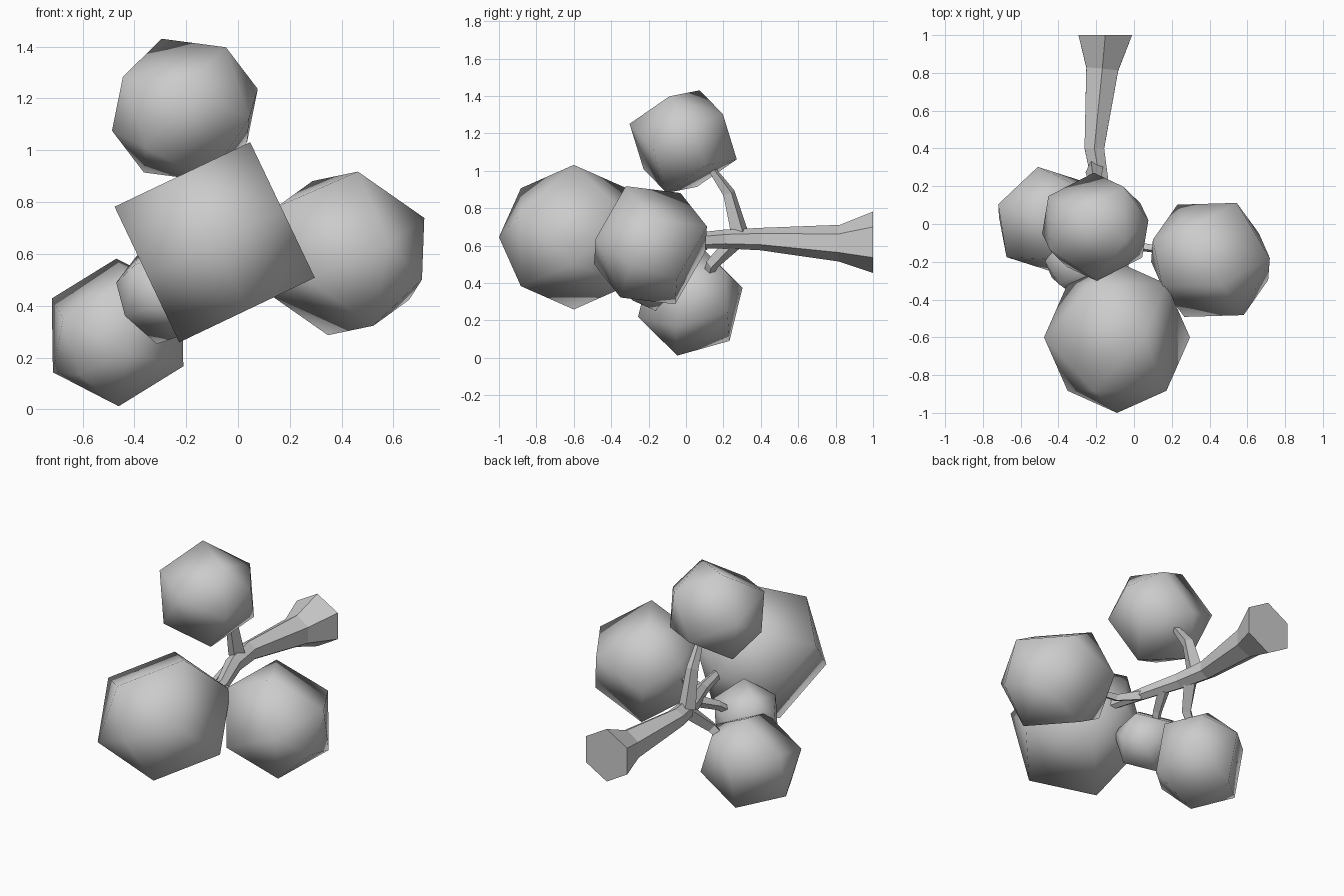
import bpy, bmesh
from math import cos, sin, tau
from mathutils import Vector

if "Cube" in bpy.data.objects:
    bpy.data.objects.remove(bpy.data.objects["Cube"])


def finish(bm, name, smooth):
    bmesh.ops.recalc_face_normals(bm, faces=bm.faces)
    for f in bm.faces:
        f.smooth = smooth
    me = bpy.data.meshes.new(name)
    bm.to_mesh(me)
    bm.free()
    ob = bpy.data.objects.new(name, me)
    bpy.context.collection.objects.link(ob)
    return ob


def foliage(name, centre, radius, pole, side):
    """Low-poly ball: three offset rings of four points plus two poles."""
    c = Vector(centre)
    p = Vector(pole).normalized()
    e1 = Vector(side)
    e1 = (e1 - p * e1.dot(p)).normalized()
    e2 = p.cross(e1)
    pts = [p * 0.976, p * -0.976, e1, -e1, e2, -e2]
    for i in (-1, 1):
        for j in (-1, 1):
            for k in (-1, 1):
                pts.append(p * 0.69 * i + (e1 * j + e2 * k) * 0.5)
    bm = bmesh.new()
    for v in pts:
        bm.verts.new(c + v * radius)
    bmesh.ops.convex_hull(bm, input=bm.verts[:])
    return finish(bm, name, True)


def limb(name, path, sides, start=None):
    """Tapered tube through (x, y, z, radius) points."""
    bm = bmesh.new()
    pts = [Vector(q[:3]) for q in path]
    rings = []
    for i, q in enumerate(path):
        t = (pts[min(i + 1, len(pts) - 1)] - pts[max(i - 1, 0)]).normalized()
        if i == 0 and start:
            t = Vector(start)
        ref = Vector((0, 0, 1)) if abs(t.z) < 0.8 else Vector((1, 0, 0))
        if sides == 4:
            ref = Vector((0.9, 0.3, 0.2))
        u = (ref - t * ref.dot(t)).normalized()
        w = t.cross(u)
        rings.append([bm.verts.new(pts[i] + (u * cos(tau * k / sides) + w * sin(tau * k / sides)) * q[3])
                      for k in range(sides)])
    for a, b in zip(rings, rings[1:]):
        for k in range(sides):
            n = (k + 1) % sides
            bm.faces.new((a[k], a[n], b[n], b[k]))
    bm.faces.new(rings[0])
    bm.faces.new(rings[-1])
    return finish(bm, name, False)


# Foliage balls
foliage("front_foliage", (-0.09, -0.6, 0.645), 0.41, (0, -1, 0), (0.14, 0, 0.395))
foliage("top_foliage", (-0.205, -0.015, 1.156), 0.302, (0.28, 0.035, 0.08), (-0.095, 0.09, 0.28))
foliage("right_foliage", (0.405, -0.19, 0.602), 0.347, (0.303, -0.106, -0.1), (0.05, -0.133, 0.33))
# for the lower ball the corner (-0.04, 0.283, 0.07) fixes the roll around the pole
p = Vector((0.198, 0.258, 0.224)).normalized()
foliage("lower_foliage", (-0.465, 0.023, 0.297), 0.297, p, Vector((-0.26, 0.083, 0.134)))
foliage("small_foliage", (-0.274, -0.2, 0.45), 0.205, (-0.2, 0, 0.04), (0, -0.035, 0.195))

# Trunk lying along y with a flared foot
limb("trunk", [(-0.152, 1.0, 0.618, 0.164), (-0.168, 0.82, 0.613, 0.098),
               (-0.21, 0.4, 0.635, 0.06), (-0.175, 0.2, 0.635, 0.05),
               (-0.09, -0.03, 0.62, 0.038), (-0.04, -0.3, 0.63, 0.025)], 6, (0, -1, 0))

# Side branches
limb("top_branch", [(-0.21, 0.29, 0.655, 0.05), (-0.205, 0.23, 0.88, 0.035), (-0.19, 0.13, 1.02, 0.02)], 4)
limb("lower_branch", [(-0.2, 0.26, 0.62, 0.045), (-0.27, 0.14, 0.5, 0.035), (-0.36, 0.1, 0.4, 0.02)], 4)
limb("right_branch", [(-0.08, -0.04, 0.61, 0.035), (0.03, -0.12, 0.59, 0.025), (0.16, -0.14, 0.59, 0.02)], 4)
limb("small_branch", [(-0.14, 0.1, 0.61, 0.035), (-0.2, -0.03, 0.55, 0.028), (-0.25, -0.12, 0.48, 0.02)], 4)
